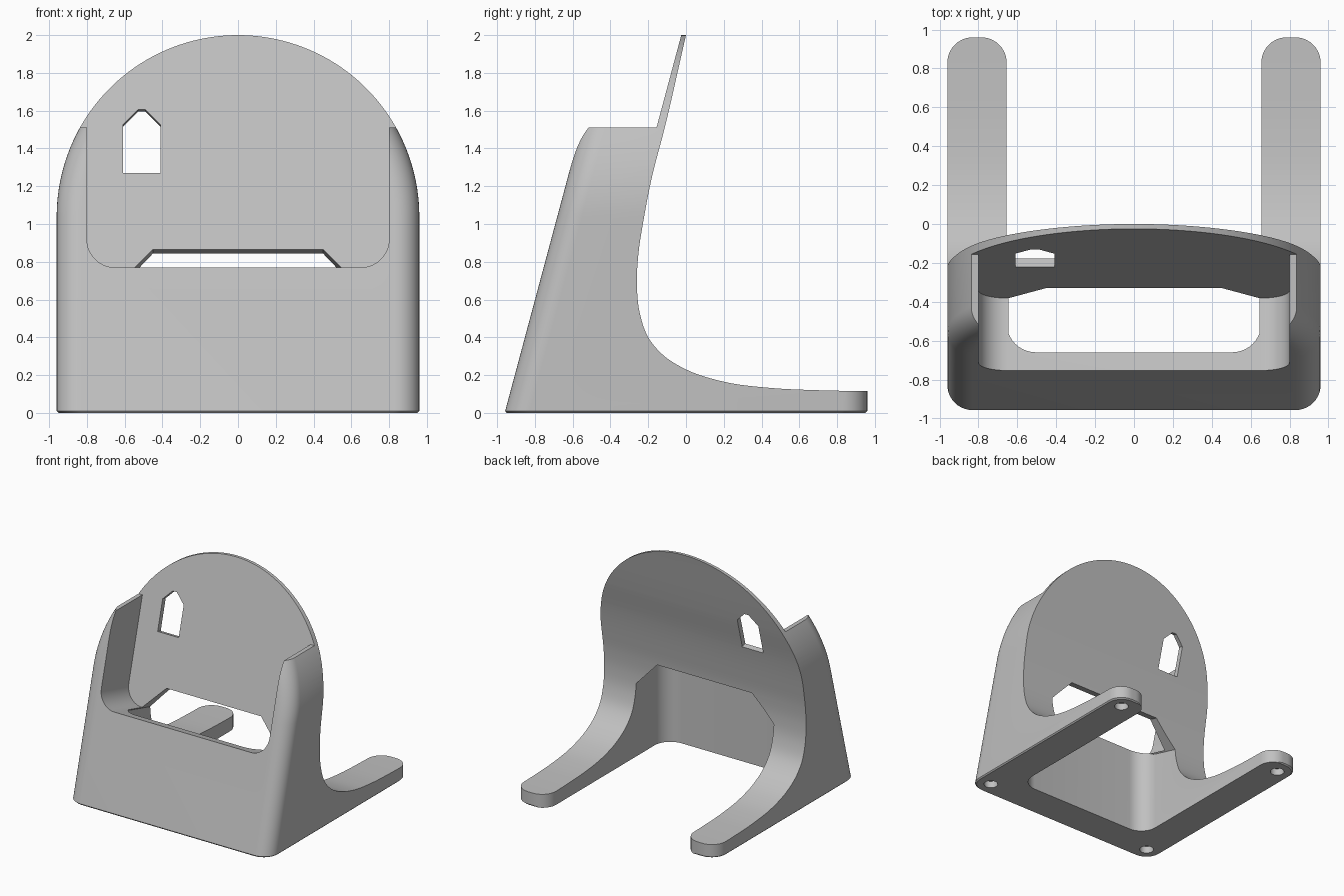
import bpy, bmesh, math
from mathutils import Vector

if "Cube" in bpy.data.objects:
    bpy.data.objects.remove(bpy.data.objects["Cube"])

TAN = math.tan(math.radians(15))
NORMAL = Vector((0, math.cos(math.radians(15)), -math.sin(math.radians(15))))
HALF, R = 0.96, 0.13          # half width and corner radius


def make(name, rings):
    """Closed solid from a stack of equal-length rings, capped at both ends."""
    bm = bmesh.new()
    vs = [[bm.verts.new(p) for p in ring] for ring in rings]
    n = len(vs[0])
    for a, b in zip(vs, vs[1:]):
        for i in range(n):
            j = (i + 1) % n
            bm.faces.new((a[i], a[j], b[j], b[i]))
    bm.faces.new(vs[0][::-1])
    bm.faces.new(vs[-1])
    bmesh.ops.recalc_face_normals(bm, faces=bm.faces)
    me = bpy.data.meshes.new(name)
    bm.to_mesh(me)
    bm.free()
    ob = bpy.data.objects.new(name, me)
    bpy.context.collection.objects.link(ob)
    return ob


def prism(name, pts, vec):
    return make(name, [[Vector(p) for p in pts], [Vector(p) + Vector(vec) for p in pts]])


def boolean(target, cutter, op):
    m = target.modifiers.new(op, 'BOOLEAN')
    m.operation, m.object, m.solver = op, cutter, 'EXACT'
    bpy.context.view_layer.objects.active = target
    bpy.ops.object.modifier_apply(modifier=m.name)
    bpy.data.objects.remove(cutter, do_unlink=True)


def arc(cx, cy, r, a0, a1, n=10):
    return [(cx + r * math.cos(math.radians(a0 + (a1 - a0) * i / n)),
             cy + r * math.sin(math.radians(a0 + (a1 - a0) * i / n))) for i in range(n + 1)]


def plate_y(z):
    """Front face of the tilted back plate."""
    return -0.025 - TAN * (2 - z)


def on_plate(pts):
    return [(x, plate_y(z), z) for x, z in pts]


def section(z, w, inset=0.0):
    """Horizontal rounded rectangle of the outer shell."""
    w -= inset
    front, back = -0.96 + TAN * z + inset, 0.96 - inset
    r = min(R, w * 0.95)
    pts = (arc(w - r, front + r, r, -90, 0) + arc(w - r, back - r, r, 0, 90)
           + arc(r - w, back - r, r, 90, 180) + arc(r - w, front + r, r, 180, 270))
    return [(x, y, z) for x, y in pts]


# Outer shell: straight sides that run into a round arch
rings = [section(0, HALF, 0.01), section(0.01, HALF)]
for i in range(41):
    t = math.radians(88.5 * i / 40)
    rings.append(section(1.04 + 0.96 * math.sin(t), HALF * math.cos(t)))
stand = make("stand", rings)

# Side profile: swept back curve running down into the feet
key = [(0.094, 2.4), (0.047, 2.2), (0, 2), (-0.115, 1.5), (-0.18, 1.25), (-0.225, 1.02),
       (-0.251, 0.85), (-0.26, 0.7), (-0.245, 0.53), (-0.2, 0.4), (-0.12, 0.305),
       (0, 0.23), (0.2, 0.165), (0.45, 0.132), (0.7, 0.12), (1.0, 0.115), (1.3, 0.115)]
key = [Vector(p) for p in key]
curve = []
for a, b, c, d in zip(key, key[1:], key[2:], key[3:]):
    for k in range(6):
        t = k / 6
        # non-uniform tangents keep the curve smooth at uneven spacing
        lab, lbc, lcd = (b - a).length, (c - b).length, (d - c).length
        m1 = ((b - a) / lab * lbc + (c - b) / lbc * lab) / (lab + lbc) * lbc
        m2 = ((c - b) / lbc * lcd + (d - c) / lcd * lbc) / (lbc + lcd) * lbc
        curve.append(b * (2*t**3 - 3*t*t + 1) + m1 * (t**3 - 2*t*t + t)
                     + c * (3*t*t - 2*t**3) + m2 * (t**3 - t*t))
curve.append(key[-2])
side = [(-1.5, 2.2)] + [tuple(p) for p in curve] + [(1.0, -0.5), (-1.5, -0.5)]
boolean(stand, prism("side_profile", [(-1.5, y, z) for y, z in side], (3, 0, 0)), 'INTERSECT')

# Pocket in front of the back plate, square to the tilted face
floor = 0.67
pocket = (arc(0.65, floor + 0.15, 0.15, -90, 0) + [(0.8, 2.6), (-0.8, 2.6)]
          + arc(-0.65, floor + 0.15, 0.15, 180, 270))
boolean(stand, prism("pocket", on_plate(pocket), NORMAL * -1.6), 'DIFFERENCE')

# Level top of the two side arms
arm = [(-2, 1.51), (plate_y(1.51), 1.51), (plate_y(2.3), 2.3), (-2, 2.3)]
boolean(stand, prism("arm_top", [(-1.5, y, z) for y, z in arm], (3, 0, 0)), 'DIFFERENCE')

# Open cavity between the legs, with a chamfered roof and rounded leg ends
half = [(0.655, 0.83)] + arc(0.655 + R, 0.83, R, 180, 90)[1:] + [(0.655 + R, 1.3)]
plan = (arc(0.505, -0.51, 0.15, -90, 0) + half + [(-x, y) for x, y in half[::-1]]
        + arc(-0.505, -0.51, 0.15, 180, 270))
cavity = prism("cavity", [(x, y, -0.3) for x, y in plan], (0, 0, 2))
roof = [(0.45, 0.865), (0.9, 0.415), (0.9, -1.5), (-0.9, -1.5), (-0.9, 0.415), (-0.45, 0.865)]
roof = [Vector(p) - NORMAL * 1.2 for p in on_plate(roof)]
boolean(cavity, prism("roof", roof, NORMAL * 3.5), 'INTERSECT')
boolean(stand, cavity, 'DIFFERENCE')

# Small pointed window in the back plate
window = [(-0.61, 1.27), (-0.41, 1.27), (-0.41, 1.525), (-0.49, 1.605), (-0.53, 1.605), (-0.61, 1.525)]
window = [Vector(p) - NORMAL * 0.1 for p in on_plate(window)]
boolean(stand, prism("window", window, NORMAL * 0.4), 'DIFFERENCE')

# Four blind holes under the corners
for sx in (-1, 1):
    for sy in (-1, 1):
        ring = arc(sx * 0.83, sy * 0.83, 0.057, 0, 337.5, 15)
        boolean(stand, prism("hole", [(x, y, -0.1) for x, y in ring], (0, 0, 0.16)), 'DIFFERENCE')

# Finish
mat = bpy.data.materials.new("light_grey")
mat.diffuse_color = (0.53, 0.53, 0.53, 1)
mat.use_nodes = True
mat.node_tree.nodes["Principled BSDF"].inputs["Base Color"].default_value = mat.diffuse_color
stand.data.materials.clear()
stand.data.materials.append(mat)
for p in stand.data.polygons:
    p.material_index = 0
bpy.ops.object.select_all(action='DESELECT')
stand.select_set(True)
bpy.context.view_layer.objects.active = stand
bpy.ops.object.shade_smooth_by_angle(angle=math.radians(30))
